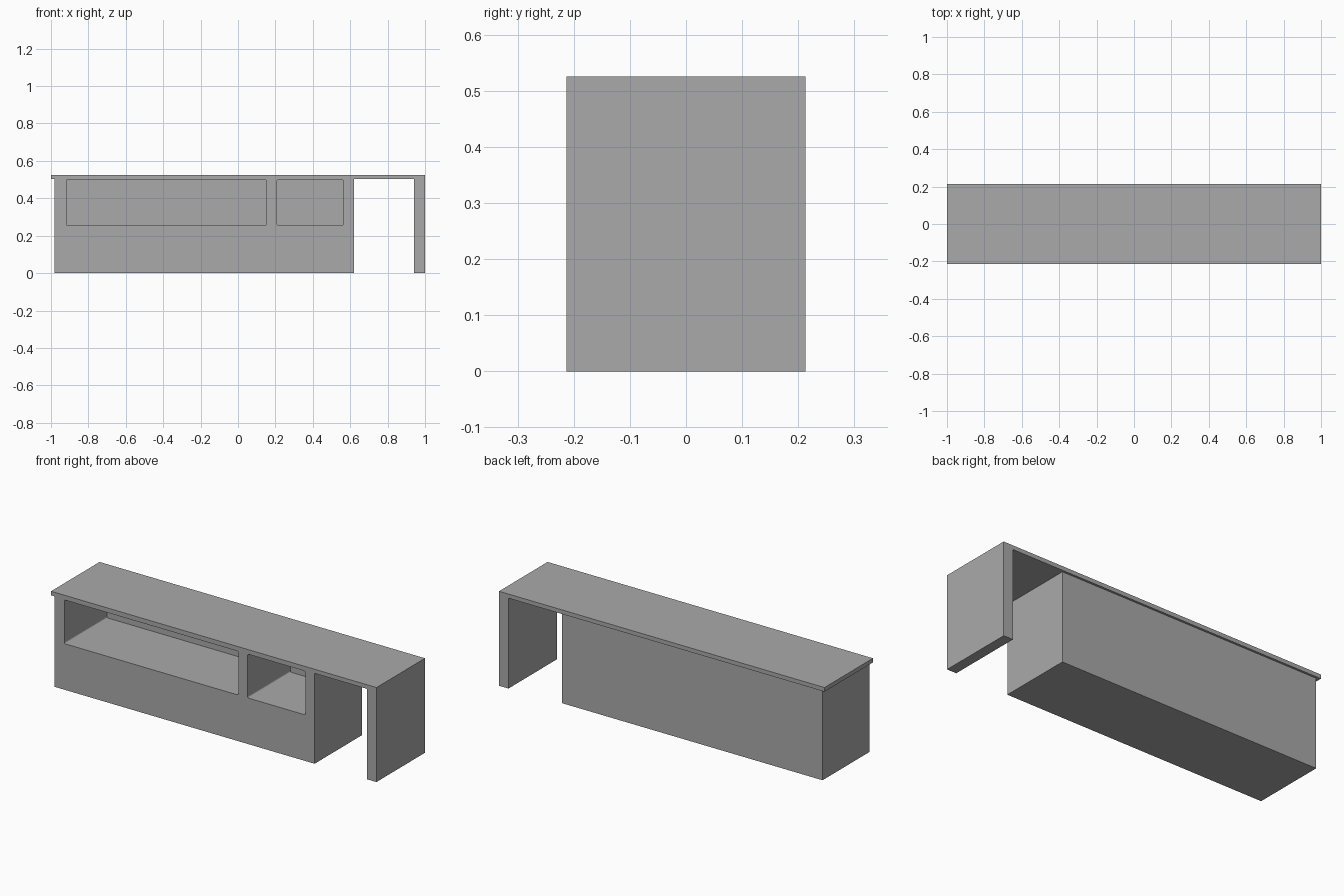
import bpy
import bmesh

cube = bpy.data.objects.get("Cube")
if cube:
    bpy.data.objects.remove(cube, do_unlink=True)

# Single grey finish
grey = bpy.data.materials.new("matte_grey")
grey.use_nodes = True
colour = (0.4, 0.4, 0.4, 1)
grey.diffuse_color = colour
grey.node_tree.nodes["Principled BSDF"].inputs["Base Color"].default_value = colour

FRONT, BACK = -0.213, 0.213
HEIGHT, UNDERSIDE = 0.525, 0.502


def box(name, low, high, corner=0):
    """Box between two corners; optionally rounds the edges running front to back."""
    bm = bmesh.new()
    bmesh.ops.create_cube(bm, size=1)
    for v in bm.verts:
        for i in range(3):
            v.co[i] = high[i] if v.co[i] > 0 else low[i]
    if corner:
        depth_edges = [e for e in bm.edges
                       if abs(e.verts[0].co.y - e.verts[1].co.y) > 0.1]
        bmesh.ops.bevel(bm, geom=depth_edges, offset=corner, segments=4,
                        profile=0.5, affect='EDGES')
    mesh = bpy.data.meshes.new(name)
    bm.to_mesh(mesh)
    bm.free()
    mesh.materials.append(grey)
    obj = bpy.data.objects.new(name, mesh)
    bpy.context.collection.objects.link(obj)
    return obj


# Counter top, flush in front and overhanging at the end and back
box("counter_top", (-1, FRONT, UNDERSIDE), (1, BACK, HEIGHT))

# End panel carrying the open end of the counter
box("end_panel", (0.942, FRONT, 0), (1, BACK, UNDERSIDE))

# Solid cabinet body
body = box("cabinet_body", (-0.98, FRONT, 0), (0.62, BACK - 0.012, UNDERSIDE))

# Two rounded recesses in the front, closed at the back
for side, x0, x1 in (("wide", -0.918, 0.151), ("narrow", 0.208, 0.563)):
    cutter = box(side + "_recess_cutter", (x0, FRONT - 0.1, 0.256),
                 (x1, 0.162, 0.499), corner=0.008)
    cutter.hide_render = True
    cutter.hide_set(True)
    cut = body.modifiers.new(side + "_recess", 'BOOLEAN')
    cut.operation = 'DIFFERENCE'
    cut.solver = 'EXACT'
    cut.object = cutter
